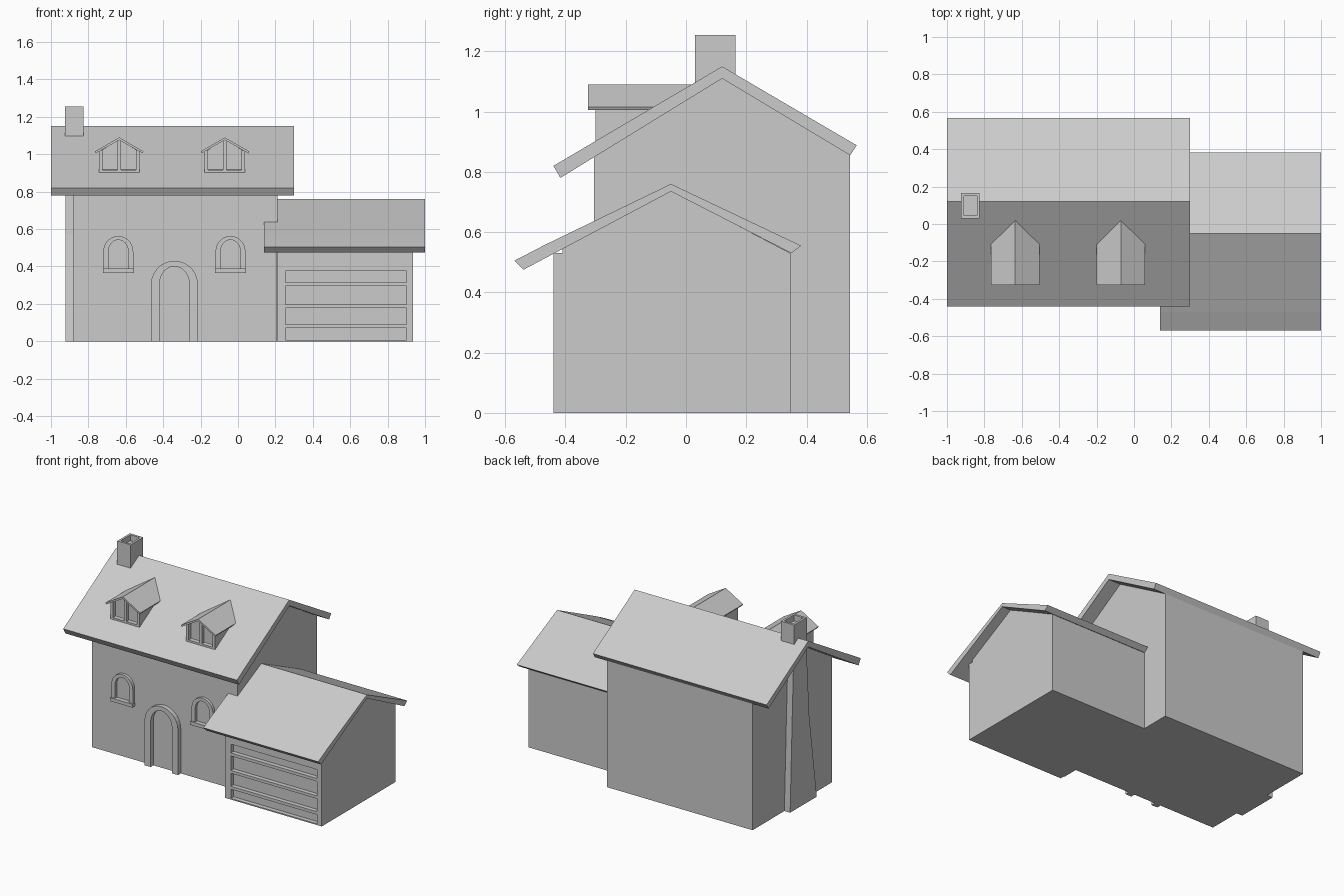
import bpy, bmesh
from math import sin, cos, pi

if "Cube" in bpy.data.objects:
    bpy.data.objects.remove(bpy.data.objects["Cube"])


def prism(name, pts, axis, a, b):
    """Extrude a 2D profile along an axis: x -> (y,z), y -> (x,z)."""
    bm = bmesh.new()
    place = (lambda p: (a, p[0], p[1])) if axis == 'x' else (lambda p: (p[0], a, p[1]))
    face = bm.faces.new([bm.verts.new(place(p)) for p in pts])
    ext = bmesh.ops.extrude_face_region(bm, geom=[face])
    step = (b - a, 0, 0) if axis == 'x' else (0, b - a, 0)
    moved = [v for v in ext['geom'] if isinstance(v, bmesh.types.BMVert)]
    bmesh.ops.translate(bm, vec=step, verts=moved)
    bmesh.ops.recalc_face_normals(bm, faces=bm.faces[:])
    me = bpy.data.meshes.new(name)
    bm.to_mesh(me)
    bm.free()
    ob = bpy.data.objects.new(name, me)
    bpy.context.collection.objects.link(ob)
    return ob


def box(name, x0, x1, y0, y1, z0, z1):
    return prism(name, [(x0, z0), (x1, z0), (x1, z1), (x0, z1)], 'y', y0, y1)


def arch_path(cx, z0, spring, half, rise, n=14):
    arc = [(cx - half * cos(pi * i / n), spring + rise * sin(pi * i / n)) for i in range(n + 1)]
    return [(cx - half, z0)] + arc + [(cx + half, z0)]


def arch_frame(name, cx, z0, spring, outer, inner, y0, y1):
    pts = arch_path(cx, z0, spring, *outer) + arch_path(cx, z0, spring, *inner)[::-1]
    return prism(name, pts, 'y', y0, y1)


# main house walls and roof
prism("house_walls", [(-.305, 0), (.545, 0), (.545, .857), (.12, 1.112), (-.305, .857)], 'x', -.88, .21)
prism("house_roof", [(-.44, .82), (.12, 1.15), (.567, .888), (.545, .855), (.12, 1.11), (-.417, .78)],
      'x', -1, .30)

# garage walls and roof
prism("garage_walls", [(-.41, 0), (.347, 0), (.347, .53), (-.05, .737), (-.41, .545)], 'x', .205, .935)
prism("garage_roof", [(-.57, .505), (-.47, .557), (-.05, .76), (.382, .555), (.35, .53), (-.05, .735), (-.54, .475)],
      'x', .14, 1)

# garage door surround and slats
box("garage_left_post", .21, .255, -.44, -.40, 0, .53)
box("garage_right_post", .90, .935, -.44, -.40, 0, .53)
box("garage_lintel", .255, .90, -.44, -.40, .375, .53)
for i, (z0, z1) in enumerate([(0, .008), (.07, .09), (.178, .197), (.295, .315)]):
    box(f"garage_door_slat_{i}", .255, .90, -.44, -.40, z0, z1)

# front door arch
arch_frame("door_surround", -.34, 0, .305, (.125, .125), (.08, .095), -.335, -.30)

# arched windows with sills
for side, cx in (("left", -.64), ("right", -.04)):
    arch_frame(f"window_frame_{side}", cx, .385, .48, (.08, .083), (.053, .062), -.325, -.30)
    box(f"window_sill_{side}", cx - .083, cx + .083, -.335, -.30, .365, .388)

# dormers
for side, cx in (("left", -.635), ("right", -.07)):
    prism(f"dormer_walls_{side}",
          [(cx - .108, .875), (cx + .108, .875), (cx + .108, 1.012), (cx, 1.08), (cx - .108, 1.012)],
          'y', -.275, -.02)
    prism(f"dormer_roof_{side}",
          [(cx - .13, 1.015), (cx, 1.09), (cx + .13, 1.015), (cx + .125, 1.005), (cx, 1.076), (cx - .125, 1.005)],
          'y', -.325, .03)
    for part, x0, x1, top in (("left_jamb", -.108, -.09, 1.02), ("mullion", -.009, .009, 1.075),
                              ("right_jamb", .09, .108, 1.02)):
        box(f"dormer_{part}_{side}", cx + x0, cx + x1, -.30, -.27, .87, top)
    box(f"dormer_ledge_{side}", cx - .09, cx + .09, -.30, -.27, .87, .915)

# chimney breast flaring toward the ground
prism("chimney_breast", [(-.08, 0), (.205, 0), (.185, .57), (.165, 1.11), (.033, 1.09), (0, .57)],
      'x', -.923, -.87)

# chimney with a hollow top
box("chimney_core", -.91, -.84, .045, .15, 1.02, 1.215)
box("chimney_left", -.925, -.91, .03, .165, 1.02, 1.255)
box("chimney_right", -.84, -.825, .03, .165, 1.02, 1.255)
box("chimney_front", -.91, -.84, .03, .045, 1.02, 1.255)
box("chimney_back", -.91, -.84, .15, .165, 1.02, 1.255)
